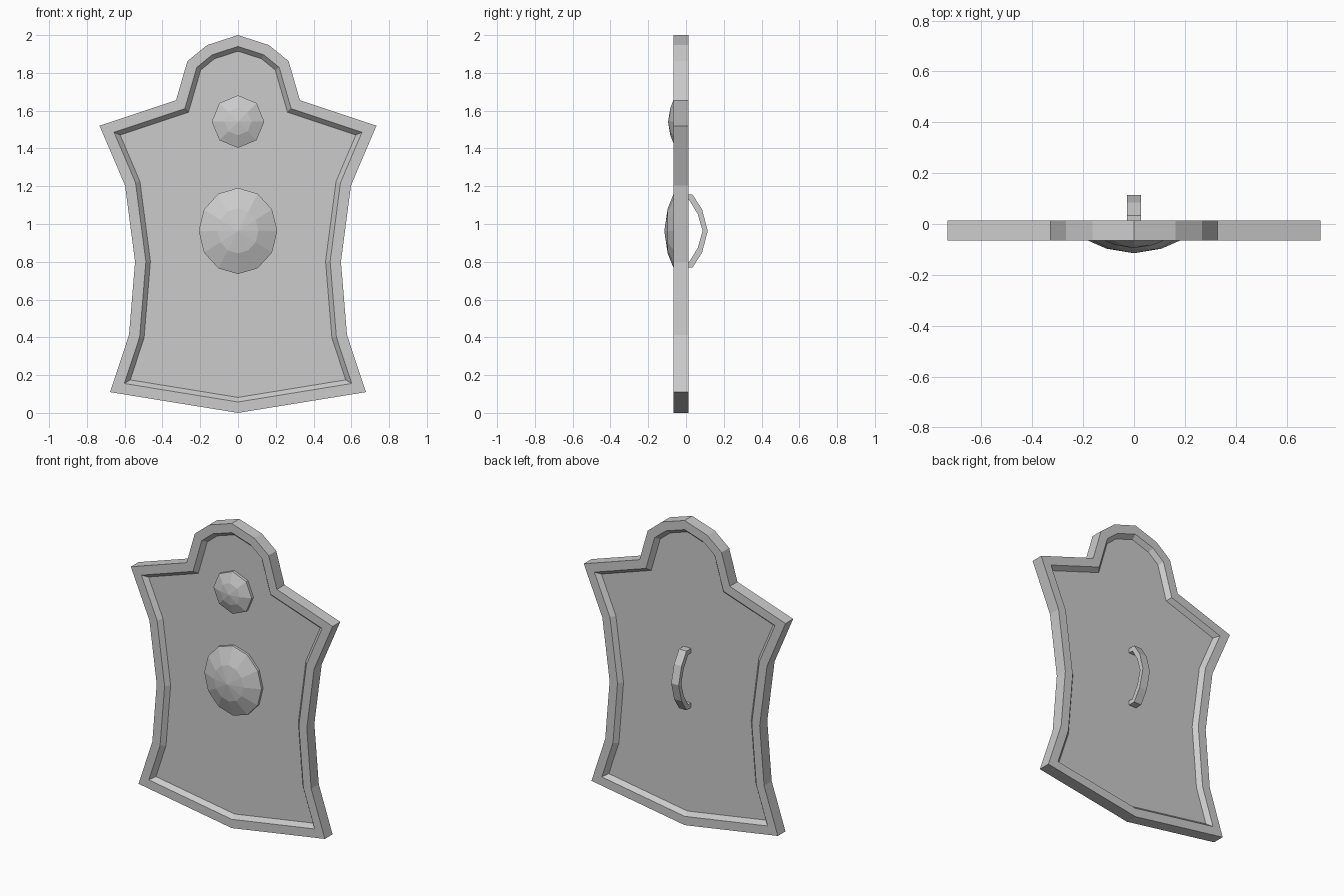
import bpy, bmesh, math

cube = bpy.data.objects.get("Cube")
if cube:
    bpy.data.objects.remove(cube, do_unlink=True)

# One plain grey for every part
grey = bpy.data.materials.new("plain_grey")
grey.use_nodes = True
grey.diffuse_color = (0.6, 0.6, 0.6, 1)
grey.node_tree.nodes["Principled BSDF"].inputs["Base Color"].default_value = (0.6, 0.6, 0.6, 1)

FRONT, BACK = -0.065, 0.014
RIM, BEVEL, DEPTH = 0.057, 0.024, 0.028


def finish(bm, name):
    bmesh.ops.recalc_face_normals(bm, faces=bm.faces[:])
    mesh = bpy.data.meshes.new(name)
    bm.to_mesh(mesh)
    bm.free()
    mesh.materials.append(grey)
    obj = bpy.data.objects.new(name, mesh)
    bpy.context.collection.objects.link(obj)
    return obj


def prism(bm, points, offset):
    """Extrude a closed outline of 3D points into a solid."""
    face = bm.faces.new([bm.verts.new(p) for p in points])
    out = bmesh.ops.extrude_face_region(bm, geom=[face], use_keep_orig=True)
    moved = [v for v in out["geom"] if isinstance(v, bmesh.types.BMVert)]
    bmesh.ops.translate(bm, verts=moved, vec=offset)
    bmesh.ops.recalc_face_normals(bm, faces=bm.faces[:])


# Shield board: half outline from bottom tip to top, mirrored
half = [(0, 0), (0.677, 0.11), (0.577, 0.413), (0.545, 0.80), (0.598, 1.204),
        (0.733, 1.52), (0.328, 1.655), (0.268, 1.862), (0.164, 1.947), (0, 2)]
outline = half + [(-x, z) for x, z in half[-2:0:-1]]
bm = bmesh.new()
prism(bm, [(x, FRONT, z) for x, z in outline], (0, BACK - FRONT, 0))

# Raised rim with a sloped inner edge on both sides
panels = [f for f in bm.faces if abs(f.normal.y) > 0.9]
bmesh.ops.inset_individual(bm, faces=panels, thickness=RIM, use_even_offset=True)
bmesh.ops.inset_individual(bm, faces=panels, thickness=BEVEL, use_even_offset=True)
for panel in panels:
    shift = DEPTH if panel.normal.y < 0 else -DEPTH
    bmesh.ops.translate(bm, verts=panel.verts[:], vec=(0, shift, 0))
finish(bm, "shield_board")


# Faceted bosses on the front
def boss(name, z, sides, rx, rz, tip, mid, edge):
    bm = bmesh.new()
    rings = []
    for scale, y in ((0.52, mid), (1, edge), (1, FRONT + DEPTH + 0.005)):
        angles = [2 * math.pi * i / sides for i in range(sides)]
        rings.append([bm.verts.new((rx * scale * math.sin(a), y, z + rz * scale * math.cos(a)))
                      for a in angles])
    top = bm.verts.new((0, tip, z))
    for i in range(sides):
        j = (i + 1) % sides
        bm.faces.new((top, rings[0][i], rings[0][j]))
        for a, b in zip(rings, rings[1:]):
            bm.faces.new((a[i], b[i], b[j], a[j]))
    bm.faces.new(rings[-1])
    finish(bm, name)


boss("large_boss", 0.963, 12, 0.208, 0.228, -0.115, -0.097, -0.053)
boss("small_boss", 1.542, 8, 0.139, 0.139, -0.095, -0.083, -0.056)

# Grip on the back: upper half of the side profile, mirrored about its middle
MID, WIDTH = 0.963, 0.054
foot = BACK - DEPTH - 0.003
outer = [(foot, 0.194), (0.034, 0.194), (0.085, 0.115), (0.115, 0)]
inner = [(foot, 0.164), (0.017, 0.164), (0.062, 0.09), (0.088, 0)]


def arch(points):
    return points + [(y, -h) for y, h in points[-2::-1]]


profile = arch(outer) + arch(inner)[::-1]
bm = bmesh.new()
prism(bm, [(-WIDTH / 2, y, MID + h) for y, h in profile], (WIDTH, 0, 0))
finish(bm, "back_grip")
